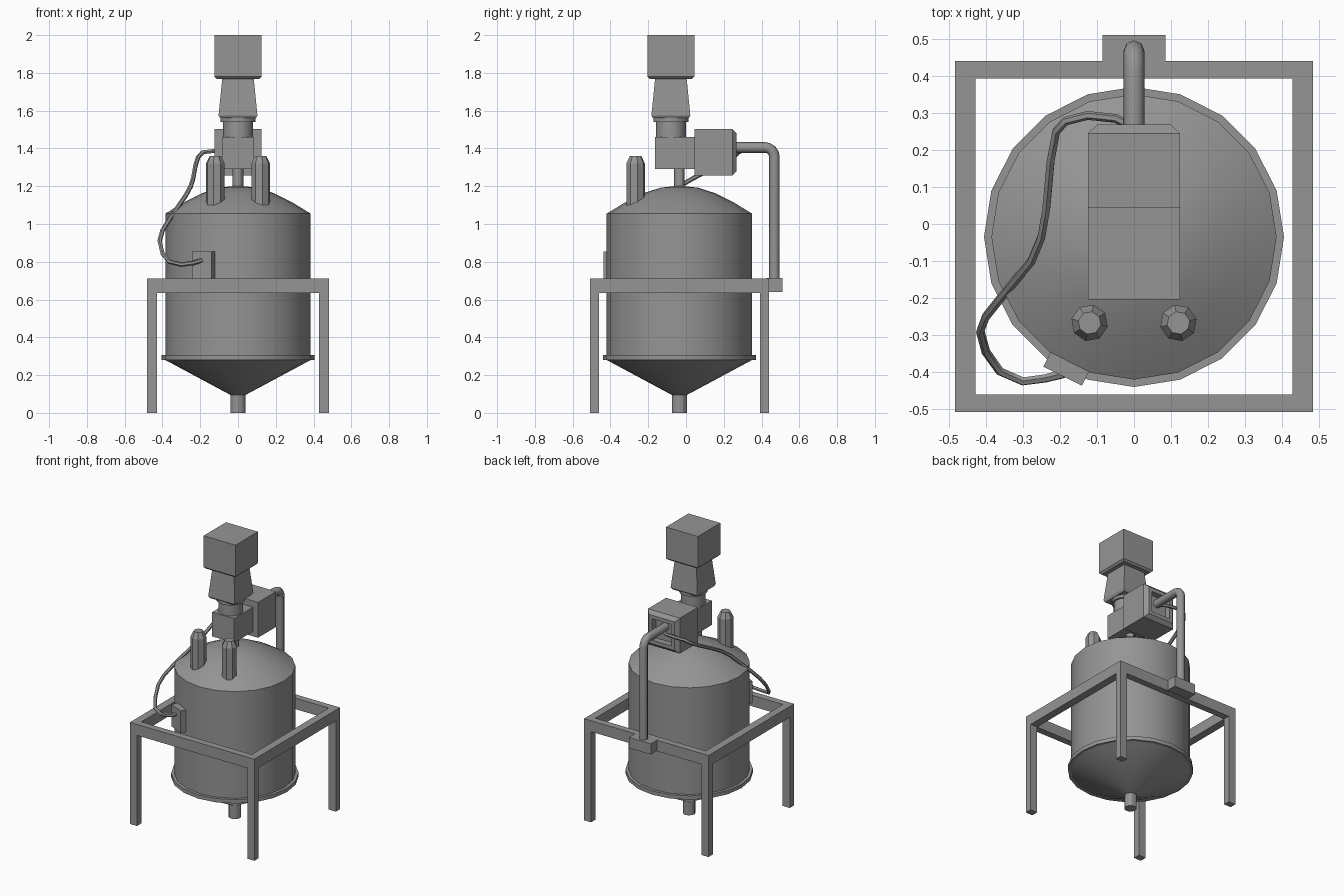
import bpy
import bmesh
from math import cos, sin, pi, radians
from mathutils import Matrix, Vector

if "Cube" in bpy.data.objects:
    bpy.data.objects.remove(bpy.data.objects["Cube"], do_unlink=True)

steel = bpy.data.materials.new("grey steel")
steel.use_nodes = True
GREY = (0.3, 0.3, 0.3, 1)
steel.diffuse_color = GREY
steel.node_tree.nodes["Principled BSDF"].inputs["Base Color"].default_value = GREY


def activate(ob):
    bpy.ops.object.select_all(action="DESELECT")
    ob.select_set(True)
    bpy.context.view_layer.objects.active = ob


def finish(name, bm, smooth=False):
    bmesh.ops.recalc_face_normals(bm, faces=bm.faces)
    mesh = bpy.data.meshes.new(name)
    bm.to_mesh(mesh)
    bm.free()
    mesh.materials.append(steel)
    ob = bpy.data.objects.new(name, mesh)
    bpy.context.collection.objects.link(ob)
    if smooth:
        activate(ob)
        bpy.ops.object.shade_smooth_by_angle(angle=radians(30))
    return ob


def box(name, low, high):
    bm = bmesh.new()
    low, high = Vector(low), Vector(high)
    bmesh.ops.create_cube(bm, size=1, matrix=Matrix.Translation((low + high) / 2)
                          @ Matrix.Diagonal((*(high - low), 1)))
    return finish(name, bm)


def loft(name, center, rings, sides, phase=0, smooth=False):
    """Stack of regular polygons given as (radius, height), capped at both ends."""
    bm = bmesh.new()
    loops = []
    for r, z in rings:
        loops.append([bm.verts.new((center[0] + r * cos(phase + 2 * pi * i / sides),
                                    center[1] + r * sin(phase + 2 * pi * i / sides), z))
                      for i in range(sides)])
    for a, b in zip(loops, loops[1:]):
        for i in range(sides):
            j = (i + 1) % sides
            bm.faces.new((a[i], a[j], b[j], b[i]))
    bm.faces.new(loops[0])
    bm.faces.new(loops[-1])
    return finish(name, bm, smooth)


def square_loft(name, center, rings):
    return loft(name, center, [(h * 2 ** 0.5, z) for h, z in rings], 4, pi / 4)


def tube(name, points, radius, resolution):
    curve = bpy.data.curves.new(name, "CURVE")
    curve.dimensions = "3D"
    curve.bevel_depth = radius
    curve.bevel_resolution = resolution
    curve.use_fill_caps = True
    spline = curve.splines.new("POLY")
    spline.points.add(len(points) - 1)
    for p, co in zip(spline.points, points):
        p.co = (*co, 1)
    curve.materials.append(steel)
    ob = bpy.data.objects.new(name, curve)
    bpy.context.collection.objects.link(ob)
    activate(ob)
    bpy.ops.object.convert(target="MESH")
    bpy.ops.object.shade_smooth_by_angle(angle=radians(50))


# Tank: cone bottom, straight wall, domed lid
TANK = (0, -0.035)
loft("tank_body", TANK, [(0.04, 0.095), (0.385, 0.28), (0.385, 1.055), (0.29, 1.113),
                         (0.19, 1.163), (0.1, 1.192), (0.03, 1.2)], 20, smooth=True)
loft("tank_rim", TANK, [(0.405, 0.28), (0.405, 0.307)], 20, smooth=True)
loft("drain_pipe", TANK, [(0.04, 0), (0.04, 0.11)], 12, smooth=True)
loft("mixer_shaft", TANK, [(0.028, 1.18), (0.028, 1.3)], 12, smooth=True)

# Stand: four legs and a rectangular frame
X0, X1 = 0.428, 0.483
FRONT, BACK = (-0.508, -0.46), (0.393, 0.44)
LOW, TOP = 0.635, 0.712
for end, (y0, y1) in (("front", FRONT), ("back", BACK)):
    box(end + "_rail", (-X1, y0, LOW), (X1, y1, TOP))
    for side, s in (("left", 1), ("right", -1)):
        xs = sorted((s * X0, s * X1))
        box(f"{end}_{side}_leg", (xs[0], y0, 0), (xs[1], y1, LOW))
for side, s in (("left", 1), ("right", -1)):
    xs = sorted((s * X0, s * X1))
    box(side + "_rail", (xs[0], FRONT[1], LOW), (xs[1], BACK[0], TOP))
box("conduit_bracket", (-0.085, 0.425, LOW + 0.004), (0.085, 0.51, TOP + 0.002))

# Lid nozzles: eight-sided with tapered tips
for side, s, phase in (("left", 1, 12), ("right", -1, 33)):
    loft(side + "_nozzle", (s * 0.12, -0.267),
         [(0.05, 1.06), (0.05, 1.32), (0.031, 1.36)], 8, radians(phase))

# Vertical drive: gearbox, collar, neck and motor
DRIVE = (0, -0.08)
box("gearbox", (-0.085, -0.165, 1.29), (0.085, 0.05, 1.46))
loft("drive_collar", DRIVE, [(0.08, 1.45), (0.08, 1.54)], 16, smooth=True)
loft("drive_flange", DRIVE, [(0.093, 1.54), (0.093, 1.575)], 16, smooth=True)
square_loft("drive_neck", DRIVE, [(0.095, 1.56), (0.103, 1.575), (0.083, 1.775)])
square_loft("upper_motor", DRIVE, [(0.112, 1.768), (0.124, 1.78), (0.124, 2)])

# Side motor: chamfered end with a recessed back panel
side_motor = square_loft("side_motor", (0, 0), [(0.124, 0.045), (0.124, 0.245), (0.1, 0.268),
                                                (0.075, 0.268), (0.075, 0.225)])
side_motor.data.transform(Matrix.Translation((0, 0, 1.38)) @ Matrix.Rotation(-pi / 2, 4, "X"))

# Conduit from the side motor down to the bracket
elbow = [(0, 0.418 + 0.05 * sin(a), 1.355 + 0.05 * cos(a))
         for a in (radians(22.5 * i) for i in range(5))]
tube("conduit", [(0, 0.22, 1.405), *elbow, (0, 0.468, 0.7)], 0.028, 2)

# Control box on the tank wall, turned to face outward
bm = bmesh.new()
bmesh.ops.create_cube(bm, size=1, matrix=Matrix.Translation((-0.175, -0.375, 0.778))
                      @ Matrix.Rotation(radians(-26), 4, "Z")
                      @ Matrix.Diagonal((0.116, 0.08, 0.155, 1)))
finish("control_box", bm)

# Cable from the side motor round to the control box
tube("cable", [(0, 0.26, 1.385), (-0.05, 0.285, 1.385), (-0.125, 0.293, 1.387),
               (-0.185, 0.278, 1.38), (-0.21, 0.25, 1.355), (-0.225, 0.17, 1.31),
               (-0.237, 0.04, 1.243), (-0.25, -0.035, 1.2), (-0.277, -0.1, 1.15),
               (-0.36, -0.2, 1.03), (-0.4, -0.25, 0.965), (-0.415, -0.29, 0.91),
               (-0.4, -0.345, 0.845), (-0.362, -0.398, 0.8), (-0.3, -0.425, 0.785),
               (-0.24, -0.417, 0.793), (-0.19, -0.405, 0.808)], 0.012, 1)
